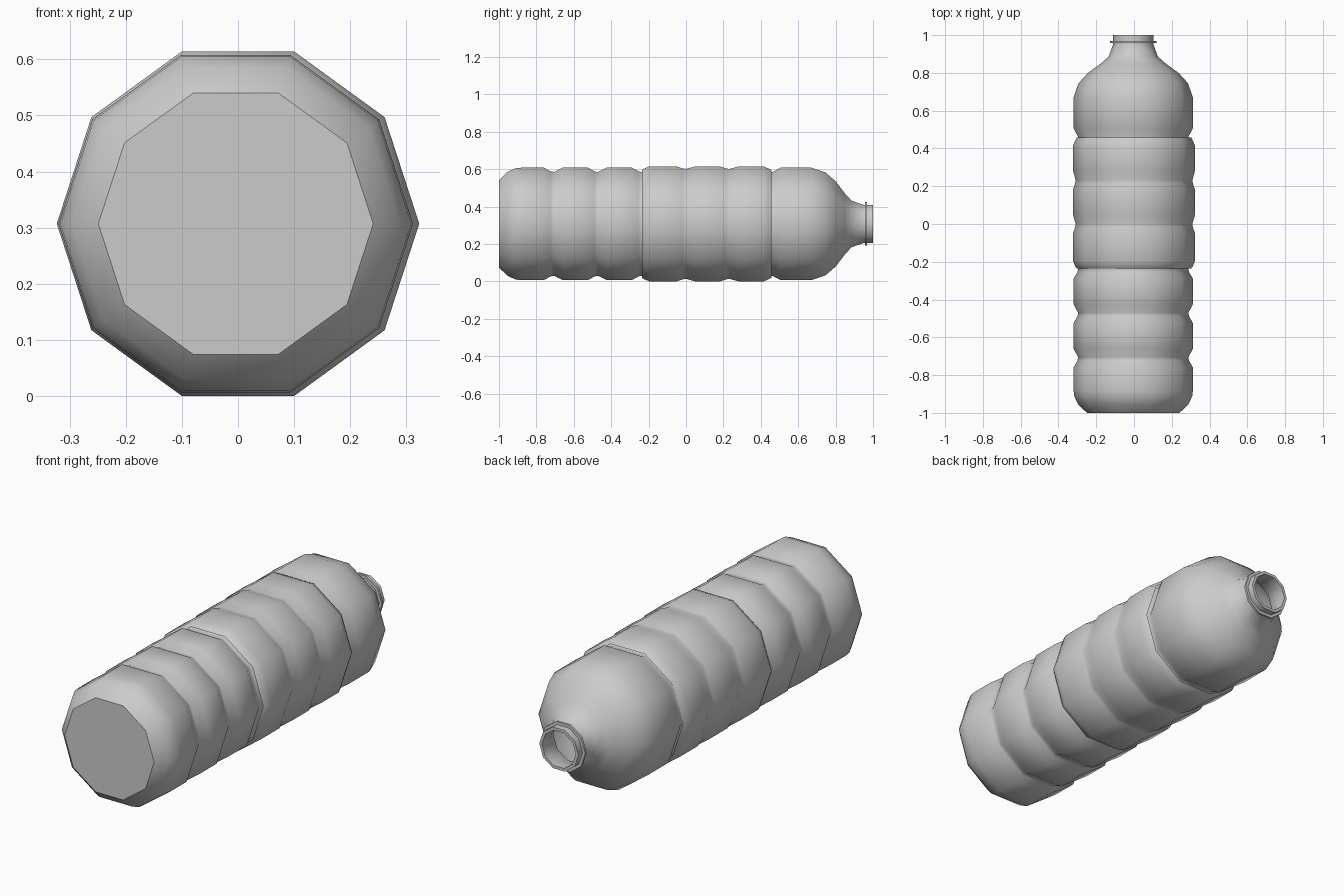
import bpy, bmesh, math

if "Cube" in bpy.data.objects:
    bpy.data.objects.remove(bpy.data.objects["Cube"])

SIDES = 10
AXIS_Z = 0.307

def lathe(name, profile, cx=0.0, cap_start=False):
    """Spin (y, radius) profile around a horizontal y axis."""
    bm = bmesh.new()
    rings = []
    for y, r in profile:
        rings.append([bm.verts.new((cx + r * math.cos(2 * math.pi * i / SIDES), y,
                                    AXIS_Z + r * math.sin(2 * math.pi * i / SIDES)))
                      for i in range(SIDES)])
    for a, b in zip(rings, rings[1:]):
        for i in range(SIDES):
            j = (i + 1) % SIDES
            bm.faces.new((a[i], b[i], b[j], a[j]))
    if cap_start:
        bm.faces.new(rings[0])
    me = bpy.data.meshes.new(name)
    bm.to_mesh(me)
    bm.free()
    ob = bpy.data.objects.new(name, me)
    bpy.context.collection.objects.link(ob)
    bpy.context.view_layer.objects.active = ob
    ob.select_set(True)
    bpy.ops.object.shade_smooth_by_angle(angle=math.radians(42))
    ob.select_set(False)
    return ob

def groove(y, r_out, r_in):
    return [(y - 0.055, r_out), (y - 0.018, r_in + 0.003), (y, r_in), (y + 0.045, r_out)]

# Bottle body: base, ribs, shoulder, neck
R = 0.316
body = [(-1.0, 0.245), (-0.955, 0.292), (-0.91, 0.313), (-0.88, R)]
for y in (-0.705, -0.47, -0.235, 0.0, 0.23, 0.462):
    body += groove(y, R, 0.292)
body += [(0.67, R), (0.745, 0.29), (0.80, 0.24), (0.85, 0.171), (0.885, 0.131),
         (0.95, 0.107), (0.957, 0.107),
         # neck collar and rim
         (0.957, 0.122), (0.968, 0.122), (0.968, 0.107), (1.0, 0.107),
         # inside of the mouth
         (1.0, 0.092), (0.94, 0.092), (0.88, 0.115)]
lathe("bottle_body", body, cx=-0.004, cap_start=True)

# Label sleeve following the ribs
L = 0.323
label = [(-0.235, 0.303), (-0.225, 0.311), (-0.195, L)]
for y in (0.0, 0.232):
    label += [(y - 0.05, L), (y - 0.018, 0.312), (y, 0.309), (y + 0.05, L)]
label += [(0.415, L), (0.44, 0.312), (0.457, 0.303)]
lathe("label_sleeve", label)
